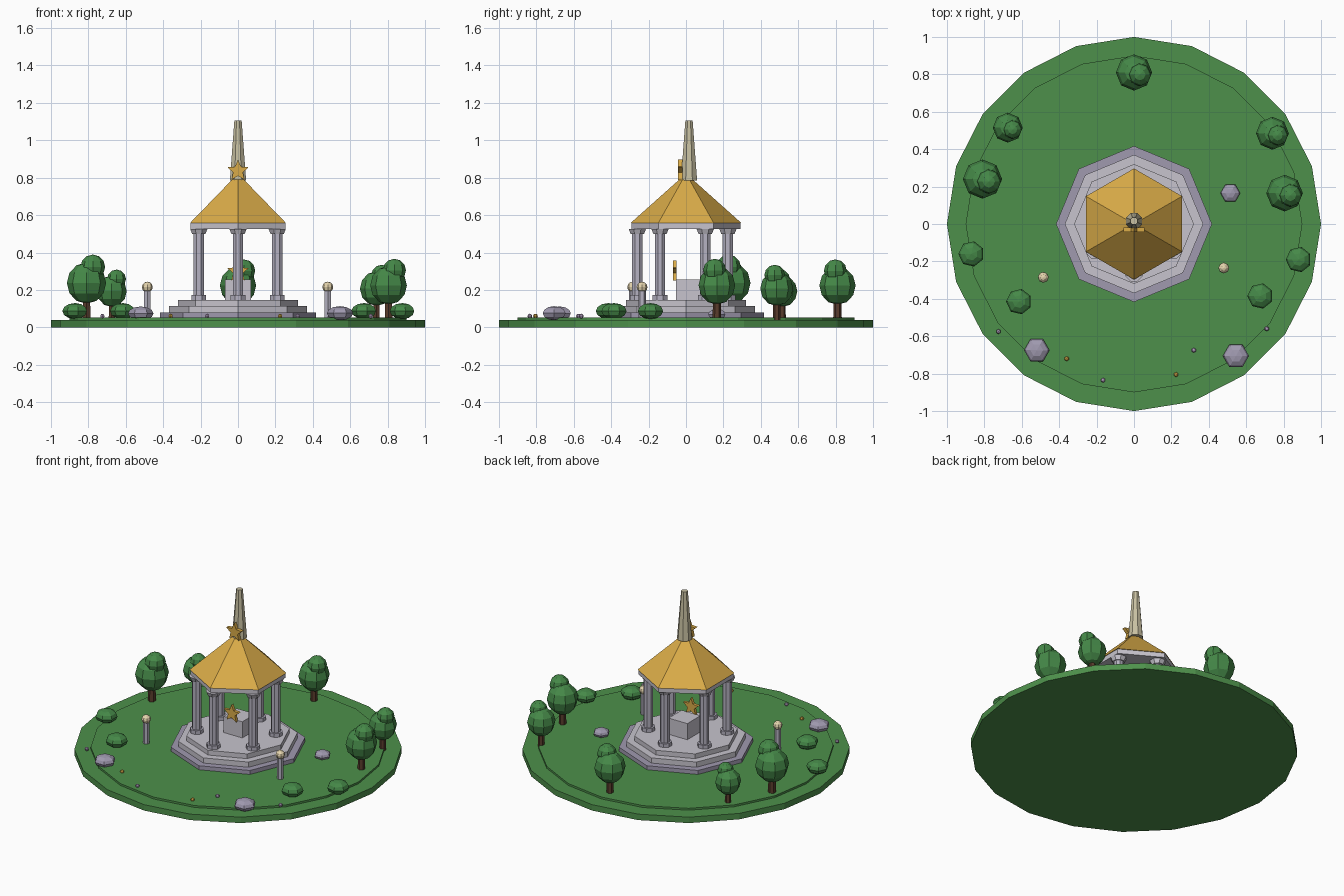
import bpy, math
from mathutils import Vector

old = bpy.data.objects.get("Cube")
if old:
    bpy.data.objects.remove(old, do_unlink=True)


def material(name, rgb):
    m = bpy.data.materials.new(name)
    m.use_nodes = True
    m.diffuse_color = (*rgb, 1)
    bsdf = next(n for n in m.node_tree.nodes if n.type == "BSDF_PRINCIPLED")
    bsdf.inputs["Base Color"].default_value = (*rgb, 1)
    return m


GRASS = material("grass green", (0.075, 0.28, 0.07))
LEAF = material("leaf green", (0.06, 0.25, 0.065))
BARK = material("bark brown", (0.10, 0.045, 0.025))
PALE = material("pale stone", (0.57, 0.55, 0.61))
COLUMN = material("column stone", (0.47, 0.45, 0.54))
LAVENDER = material("lavender stone", (0.35, 0.32, 0.43))
GOLD = material("gold", (0.70, 0.41, 0.065))
BEIGE = material("beige stone", (0.58, 0.53, 0.36))
CREAM = material("lamp cream", (0.78, 0.66, 0.42))
PETAL = material("lilac petal", (0.52, 0.40, 0.60))


def finish(name, mat):
    obj = bpy.context.object
    obj.name = name
    obj.data.materials.append(mat)
    return obj


def prism(name, mat, sides, r, z0, z1, x=0, y=0, top=None, turn=0):
    """Upright prism or frustum; Blender puts the first corner on +y or +x, turn adjusts it."""
    bpy.ops.mesh.primitive_cone_add(vertices=sides, radius1=r, radius2=r if top is None else top,
                                    depth=z1 - z0, location=(x, y, (z0 + z1) / 2),
                                    rotation=(0, 0, turn))
    return finish(name, mat)


def ball(name, mat, pos, r, squash=1.0, segments=8, rings=6, turn=0):
    bpy.ops.mesh.primitive_uv_sphere_add(segments=segments, ring_count=rings, radius=r,
                                         location=pos, rotation=(0, 0, turn))
    bpy.context.object.scale.z = squash
    return finish(name, mat)


def star(name, pos, r, depth):
    """Five-pointed plate facing the front."""
    rim = []
    for i in range(10):
        a = math.pi / 2 + i * math.pi / 5
        k = r if i % 2 == 0 else r * 0.45
        rim.append((k * math.cos(a), k * math.sin(a)))
    verts = [(x, y, z) for y in (-depth / 2, depth / 2) for x, z in rim]
    faces = [tuple(range(10)), tuple(range(19, 9, -1))]
    faces += [(i, i + 10, (i + 1) % 10 + 10, (i + 1) % 10) for i in range(10)]
    mesh = bpy.data.meshes.new(name)
    mesh.from_pydata(verts, [], faces)
    mesh.materials.append(GOLD)
    obj = bpy.data.objects.new(name, mesh)
    obj.location = pos
    bpy.context.collection.objects.link(obj)


# Ground: a wide disc with a slightly raised lawn
LAWN = 0.053
prism("ground", GRASS, 20, 1.0, 0, 0.04)
prism("lawn", GRASS, 20, 0.9, 0.03, LAWN)

# Octagonal steps
for i, (r, z0, z1, mat) in enumerate([(0.417, 0.045, 0.08, LAVENDER),
                                      (0.37, 0.08, 0.115, PALE),
                                      (0.32, 0.115, 0.147, PALE)]):
    prism(f"step_{i + 1}", mat, 8, r, z0, z1)

# Six columns with bases and capitals
for i in range(6):
    a = math.pi / 2 + i * math.pi / 3
    x, y = 0.242 * math.cos(a), 0.242 * math.sin(a) - 0.018
    prism(f"column_shaft_{i + 1}", COLUMN, 8, 0.03, 0.15, 0.52, x, y, turn=math.pi / 8)
    prism(f"column_base_{i + 1}", COLUMN, 8, 0.043, 0.147, 0.172, x, y, turn=math.pi / 8)
    prism(f"column_capital_{i + 1}", PALE, 8, 0.038, 0.498, 0.526, x, y, top=0.05,
          turn=math.pi / 8)

# Roof, spire and its star
prism("eave_slab", PALE, 6, 0.292, 0.526, 0.557)
prism("roof", GOLD, 6, 0.297, 0.557, 0.79, top=0.036)
prism("spire", BEIGE, 8, 0.047, 0.785, 1.107, y=0.016, top=0.021, turn=math.pi / 8)
star("roof_star", (0, -0.031, 0.837), 0.06, 0.024)

# Pedestal with a star on its front
bpy.ops.mesh.primitive_cube_add(size=1, location=(0, 0.016, 0.2))
bpy.context.object.scale = (0.14, 0.14, 0.112)
finish("pedestal", PALE)
star("pedestal_star", (0, -0.06, 0.298), 0.06, 0.02)

# Trees: trunk, main crown and a smaller crown on top
for i, (x, y, r) in enumerate([(0, 0.81, 0.097), (-0.675, 0.515, 0.08), (-0.81, 0.24, 0.105),
                               (0.74, 0.485, 0.088), (0.805, 0.165, 0.098)]):
    z = LAWN + 1.75 * r
    prism(f"tree_trunk_{i + 1}", BARK, 6, 0.24 * r, 0.035, z, x, y, top=0.19 * r)
    ball(f"tree_crown_{i + 1}", LEAF, (x, y, z), r, 1.05)
    ball(f"tree_top_{i + 1}", LEAF, (x + 0.32 * r, y - 0.12 * r, z + 0.82 * r), 0.63 * r)

# Bushes
for i, (x, y) in enumerate([(-0.87, -0.16), (-0.615, -0.415), (0.88, -0.19), (0.675, -0.385)]):
    ball(f"bush_{i + 1}", LEAF, (x, y, 0.087), 0.069, 0.62, 7, 6, math.pi / 2)

# Rocks
for i, (x, y, r) in enumerate([(-0.52, -0.675, 0.068), (0.545, -0.705, 0.07),
                               (0.515, 0.165, 0.053)]):
    ball(f"rock_{i + 1}", LAVENDER, (x, y, LAWN + 0.32 * r), r, 0.54, 6, 6, math.pi / 6)

# Lamps
for side, x, y in (("right", -0.485, -0.285), ("left", 0.48, -0.235)):
    prism(f"{side}_lamp_post", COLUMN, 6, 0.02, 0.04, 0.195, x, y)
    ball(f"{side}_lamp_globe", CREAM, (x, y, 0.215), 0.029, 1, 8, 6)

# Flowers
for i, (x, y, mat) in enumerate([(-0.36, -0.72, GOLD), (0.225, -0.805, GOLD),
                                 (-0.725, -0.575, PETAL), (-0.165, -0.835, PETAL),
                                 (0.32, -0.675, PETAL), (0.71, -0.56, PETAL)]):
    ball(f"flower_{i + 1}", mat, (x, y, 0.06), 0.013, 1, 6, 4)
